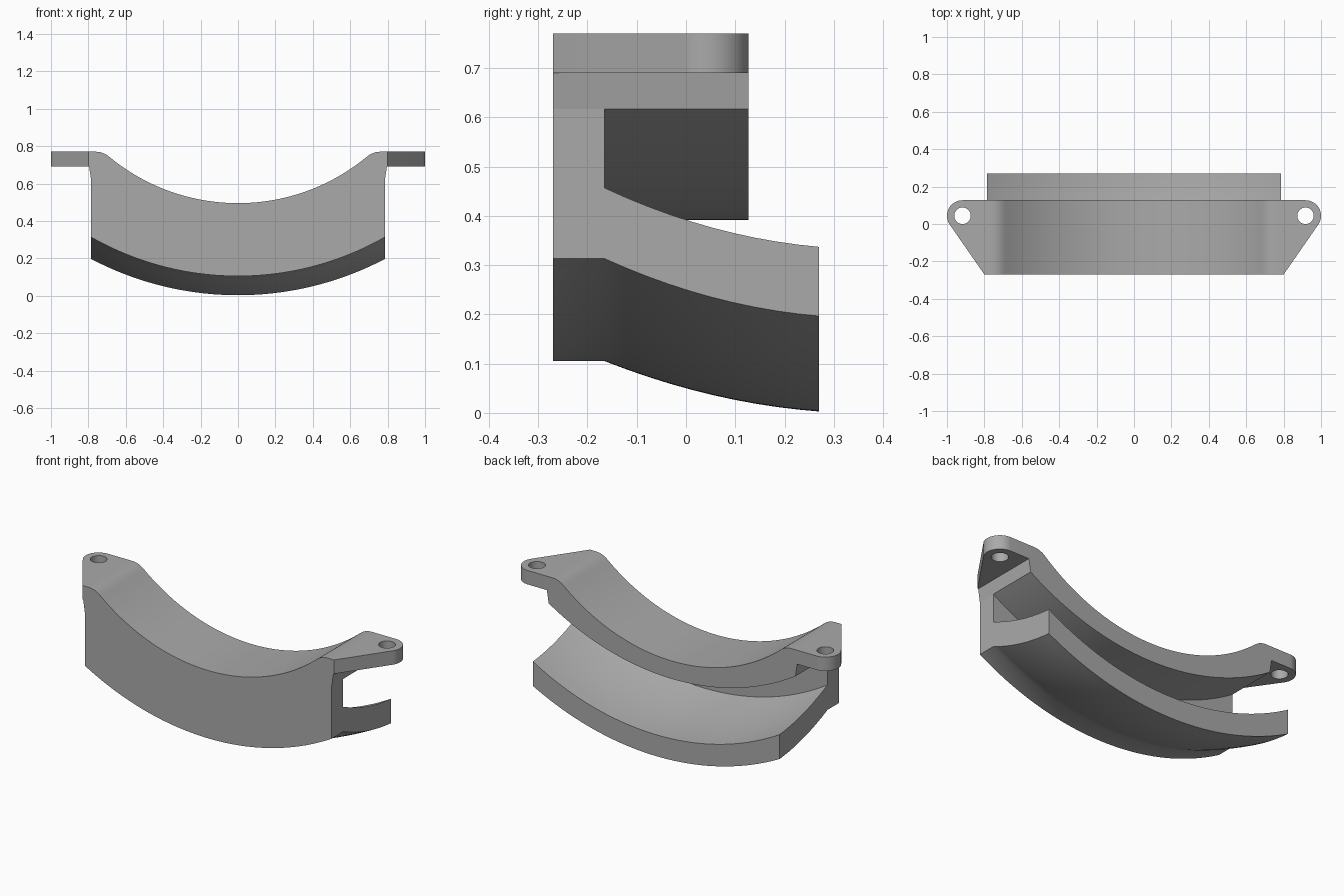
import bpy, bmesh
from math import sqrt, sin, cos, pi, atan2, acos

cube = bpy.data.objects.get("Cube")
if cube:
    bpy.data.objects.remove(cube)

grey = bpy.data.materials.new("light grey")
grey.use_nodes = True
colour = (0.4, 0.4, 0.4, 1)
grey.diffuse_color = colour
grey.node_tree.nodes["Principled BSDF"].inputs["Base Color"].default_value = colour

HALF = 0.785                          # half width of the saddle
FRONT, WEB, RIM, BACK = -0.27, -0.165, 0.127, 0.27
TOP, EAR_BASE, SHOULDER = 0.77, 0.69, 0.617
AXIS = 1.69                           # height of the axis of the lower flange


def finish(name, bm):
    bmesh.ops.recalc_face_normals(bm, faces=bm.faces)
    mesh = bpy.data.meshes.new(name)
    bm.to_mesh(mesh)
    bm.free()
    mesh.materials.append(grey)
    obj = bpy.data.objects.new(name, mesh)
    bpy.context.collection.objects.link(obj)
    bpy.ops.object.select_all(action='DESELECT')
    obj.select_set(True)
    bpy.context.view_layer.objects.active = obj
    bpy.ops.object.shade_smooth_by_angle(angle=pi / 6)
    return obj


def arc(x, low, radius):
    return low + radius - sqrt(radius ** 2 - x * x)


# Seat curve: a concave arc that rolls over into the flat top
SEAT_LOW, SEAT_R, ROLL_X = 0.495, 1.08, 0.76
drop = SEAT_LOW + SEAT_R - TOP
ROLL_R = (drop ** 2 + ROLL_X ** 2 - SEAT_R ** 2) / (2 * (SEAT_R - drop))
TANGENT = ROLL_X * SEAT_R / (SEAT_R + ROLL_R)


def seat(x):
    x = abs(x)
    if x < TANGENT:
        return arc(x, SEAT_LOW, SEAT_R)
    if x < ROLL_X:
        return TOP - ROLL_R + sqrt(ROLL_R ** 2 - (x - ROLL_X) ** 2)
    return TOP


# Flared lower flange: radius grows towards the back
def flare(y):
    t = y - WEB
    return 1.585 + 0.394 * t - 0.366 * t * t


def section(x):
    ys = [WEB + (BACK - WEB) * i / 10 for i in range(11)]
    under = arc(x, 0.392, 1.48)
    shell = lambda y, inset: (y, AXIS - sqrt((flare(y) - inset) ** 2 - x * x))
    ring = [(FRONT, shell(WEB, 0)[1])]
    ring += [shell(y, 0) for y in ys]
    ring += [shell(y, 0.123) for y in reversed(ys)]
    ring += [(WEB, under), (RIM, under), (RIM, seat(x)), (FRONT, seat(x))]
    return ring


# Saddle body: C-shaped section carried across the width
bm = bmesh.new()
COLUMNS = 96
rings = []
for i in range(COLUMNS + 1):
    x = HALF * (2 * i / COLUMNS - 1)
    rings.append([bm.verts.new((x, y, z)) for y, z in section(x)])
for a, b in zip(rings, rings[1:]):
    for k in range(len(a)):
        n = (k + 1) % len(a)
        bm.faces.new((a[k], a[n], b[n], b[k]))
bm.faces.new(rings[0])
bm.faces.new(rings[-1])
finish("saddle_body", bm)


def loop(bm, points):
    verts = [bm.verts.new(p) for p in points]
    return [bm.edges.new((v, verts[i - 1])) for i, v in enumerate(verts)]


def extrude(bm, offset):
    new = bmesh.ops.extrude_face_region(bm, geom=bm.faces[:])["geom"]
    bmesh.ops.translate(bm, vec=offset, verts=[v for v in new if isinstance(v, bmesh.types.BMVert)])


# Mounting ears with bolt holes, and the small shoulders below them
EAR_X, EAR_Y, EAR_R, HOLE_R = 0.917, 0.044, 0.083, 0.044
CORNER_X = 0.8
dx, dy = CORNER_X - EAR_X, FRONT - EAR_Y
start = atan2(dy, dx) + acos(EAR_R / sqrt(dx * dx + dy * dy))
for side, s in (("left", 1), ("right", -1)):
    bm = bmesh.new()
    outline = [(HALF - 0.005, RIM), (HALF - 0.005, FRONT), (CORNER_X, FRONT)]
    for i in range(25):
        a = start + (pi / 2 - start) * i / 24
        outline.append((EAR_X + EAR_R * cos(a), EAR_Y + EAR_R * sin(a)))
    hole = [(EAR_X + HOLE_R * cos(pi * i / 16), EAR_Y + HOLE_R * sin(pi * i / 16)) for i in range(32)]
    edges = []
    for pts in (outline, hole):
        edges += loop(bm, [(s * x, y, EAR_BASE) for x, y in pts])
    bmesh.ops.triangle_fill(bm, use_beauty=True, edges=edges)
    extrude(bm, (0, 0, TOP - EAR_BASE))
    finish(side + "_ear", bm)

    bm = bmesh.new()
    wedge = [(HALF - 0.005, SHOULDER), (HALF, SHOULDER), (0.796, EAR_BASE), (HALF - 0.005, EAR_BASE)]
    bm.faces.new([bm.verts.new((s * x, FRONT, z)) for x, z in wedge])
    extrude(bm, (0, RIM - FRONT, 0))
    finish(side + "_shoulder", bm)
